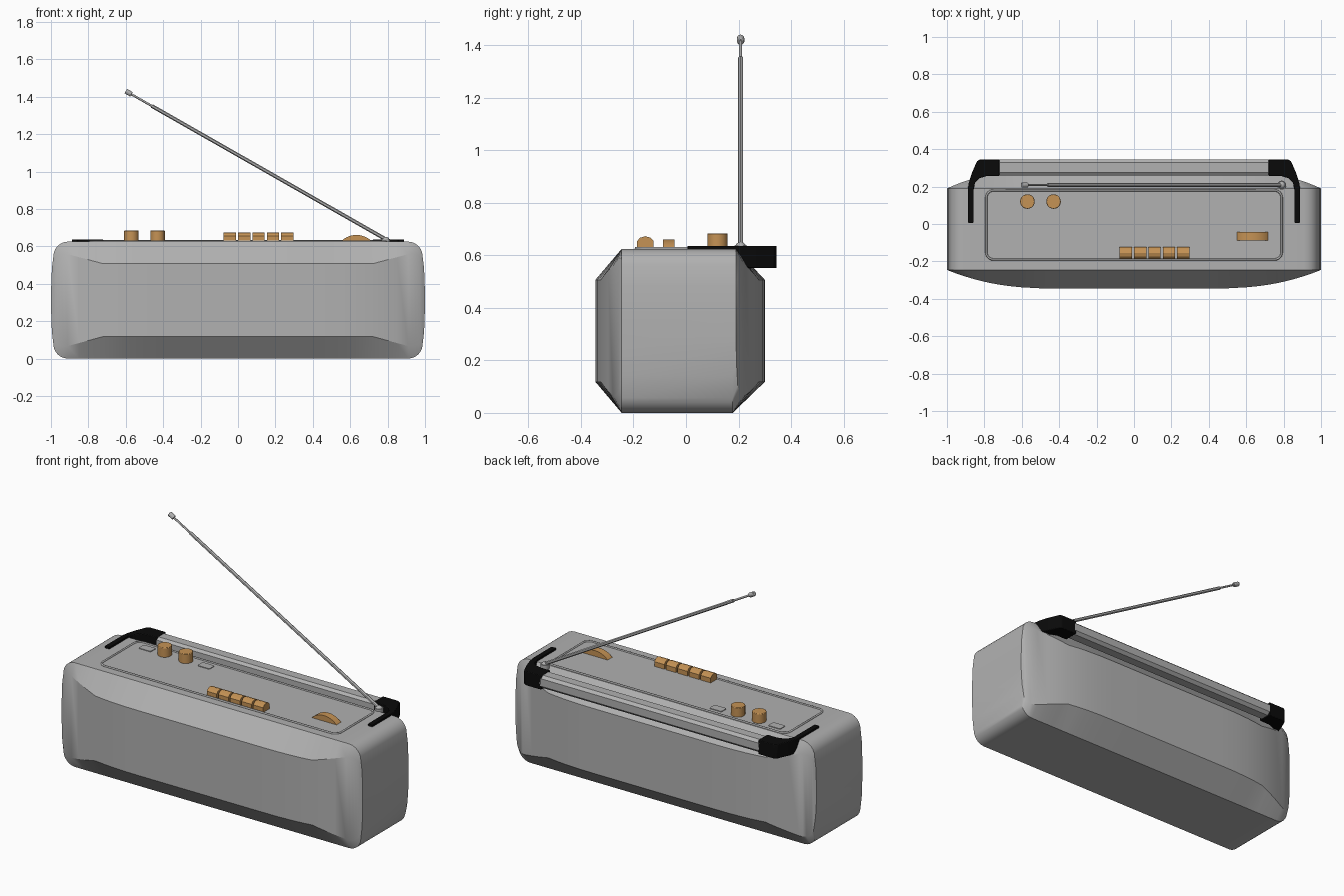
import bpy, bmesh
from math import pi, sin, cos, radians
from mathutils import Vector

if "Cube" in bpy.data.objects:
    bpy.data.objects.remove(bpy.data.objects["Cube"])


def material(name, rgb):
    m = bpy.data.materials.new(name)
    m.use_nodes = True
    m.diffuse_color = (*rgb, 1)
    m.node_tree.nodes["Principled BSDF"].inputs["Base Color"].default_value = (*rgb, 1)
    return m


GREY = material("casing grey", (0.44, 0.44, 0.44))
BLACK = material("handle black", (0.003, 0.003, 0.003))
AMBER = material("control amber", (0.56, 0.29, 0.09))
TOP = 0.625


def finish(name, bm, mat, bevel=0.0):
    bmesh.ops.recalc_face_normals(bm, faces=bm.faces)
    mesh = bpy.data.meshes.new(name)
    bm.to_mesh(mesh)
    bm.free()
    mesh.materials.append(mat)
    ob = bpy.data.objects.new(name, mesh)
    bpy.context.collection.objects.link(ob)
    if bevel:
        mod = ob.modifiers.new("Bevel", "BEVEL")
        mod.width = bevel
        mod.segments = 2
    bpy.ops.object.select_all(action="DESELECT")
    ob.select_set(True)
    bpy.context.view_layer.objects.active = ob
    bpy.ops.object.shade_smooth_by_angle(angle=radians(30))
    return ob


def prism(name, outline, start, end, mat, axis="z", bevel=0.0):
    """Extrude a 2D outline along z (x, y points) or along x (y, z points)."""
    bm = bmesh.new()
    place = (lambda p, t: (p[0], p[1], t)) if axis == "z" else (lambda p, t: (t, *p))
    rings = [[bm.verts.new(place(p, t)) for p in outline] for t in (start, end)]
    bridge(bm, rings)
    return finish(name, bm, mat, bevel)


def bridge(bm, rings):
    for a, b in zip(rings, rings[1:]):
        for i in range(len(a)):
            j = (i + 1) % len(a)
            bm.faces.new((a[i], a[j], b[j], b[i]))
    bm.faces.new(rings[0])
    bm.faces.new(rings[-1])


def rod(name, a, b, radius, mat, sides=16, bevel=0.0):
    a, b = Vector(a), Vector(b)
    bm = bmesh.new()
    bmesh.ops.create_cone(bm, cap_ends=True, segments=sides, radius1=radius,
                          radius2=radius, depth=(b - a).length)
    turn = Vector((0, 0, 1)).rotation_difference(b - a)
    for v in bm.verts:
        v.co = turn @ v.co + (a + b) / 2
    return finish(name, bm, mat, bevel)


def rounded_rect(x0, x1, y0, y1, r, steps=6):
    pts = []
    for k, (x, y) in enumerate(((x1 - r, y1 - r), (x0 + r, y1 - r),
                                (x0 + r, y0 + r), (x1 - r, y0 + r))):
        for s in range(steps + 1):
            t = (k + s / steps) * pi / 2
            pts.append((x + r * cos(t), y + r * sin(t)))
    return pts


# Casing: chamfered cross-sections lofted sideways, bowed at front and back
def section(x, half):
    ax, mid = abs(x), TOP / 2
    bow = 1 - (max(0, ax - 0.4) / 0.6) ** 2.5
    fade = min(1, max(0, (ax - 0.72) / 0.26))
    cut = min(0.118 - 0.07 * fade, half * 0.5)
    front, back_top, back_low = -0.245, 0.19, 0.178
    yf = front - 0.1 * bow
    yb = back_top + (0.3 - back_top) * bow
    hi, lo = mid + half, mid - half
    return [(x, front, hi), (x, yf, hi - cut), (x, yf, lo + cut), (x, front, lo),
            (x, back_low, lo), (x, yb, lo + cut), (x, yb, hi - cut), (x, back_top, hi)]


full = TOP / 2
stations = [(x, full) for x in (0, 0.2, 0.4, 0.5, 0.6, 0.66, 0.72, 0.76, 0.8, 0.85, 0.91)]
stations += [(0.91 + 0.077 * sin(t * pi / 12), full - 0.077 * (1 - cos(t * pi / 12)))
             for t in range(1, 6)]
stations += [(0.995, 0.17), (0.999, 0.06)]
stations = [(-x, h) for x, h in stations[:0:-1]] + stations
bm = bmesh.new()
bridge(bm, [[bm.verts.new(p) for p in section(x, h)] for x, h in stations])
finish("casing", bm, GREY)

# Top panel with a slim raised rim
outline = rounded_rect(-0.79, 0.79, -0.19, 0.18, 0.04)
prism("top_panel", outline, TOP - 0.01, TOP + 0.002, GREY)
curve = bpy.data.curves.new("panel_rim", "CURVE")
curve.dimensions = "3D"
curve.bevel_depth = 0.006
curve.bevel_resolution = 1
spline = curve.splines.new("POLY")
spline.points.add(len(outline) - 1)
for point, (x, y) in zip(spline.points, outline):
    point.co = (x, y, TOP + 0.002, 1)
spline.use_cyclic_u = True
curve.materials.append(GREY)
bpy.context.collection.objects.link(bpy.data.objects.new("panel_rim", curve))

# Flat switch plates beside the knobs
for name, x in (("inner_switch_plate", -0.3), ("outer_switch_plate", -0.69)):
    prism(name, rounded_rect(x - 0.04, x + 0.04, 0.1, 0.15, 0.004, 1),
          TOP, TOP + 0.006, GREY)

# Two round knobs
for name, x in (("outer_knob", -0.57), ("inner_knob", -0.43)):
    rod(name, (x, 0.12, TOP), (x, 0.12, 0.684), 0.039, AMBER, 20, 0.003)

# Row of five buttons with domed tops
dome = [(-0.186, TOP - 0.005), (-0.186, 0.655), (-0.175, 0.667), (-0.155, 0.673),
        (-0.135, 0.667), (-0.124, 0.655), (-0.124, TOP - 0.005)]
for i in range(5):
    x = -0.044 + 0.077 * i
    prism(f"button_{i + 1}", dome, x - 0.033, x + 0.033, AMBER, "x")

# Tuning wheel, mostly sunk into the casing
rod("tuning_wheel", (0.633, -0.088, 0.544), (0.633, -0.044, 0.544), 0.117, AMBER, 40)

# Carrying handle: grey grip between two black corner arms
grip = [(0.258, 0.575), (0.275, 0.556), (0.328, 0.556), (0.345, 0.573),
        (0.345, 0.618), (0.328, 0.633), (0.275, 0.633), (0.258, 0.62)]
prism("handle_grip", grip, -0.73, 0.73, GREY, "x")
corner = [(0.888, 0.18), (0.885, 0.215), (0.868, 0.27), (0.84, 0.335), (0.825, 0.345),
          (0.72, 0.345), (0.72, 0.257), (0.785, 0.257), (0.825, 0.245), (0.85, 0.22),
          (0.858, 0.18)]
for side, s in (("left", 1), ("right", -1)):
    ob = prism(f"{side}_handle_corner", [(s * x, y) for x, y in corner],
               0.551, 0.636, BLACK, bevel=0.004)
    for v in ob.data.vertices:
        if v.co.y < 0.2 and v.co.z < 0.6:
            v.co.z = 0.615
    prism(f"{side}_handle_arm", rounded_rect(*sorted((s * 0.858, s * 0.888)),
                                             0.005, 0.19, 0.006, 2), 0.61, 0.636, BLACK)

# Telescopic aerial on a ball joint
base, tip = Vector((0.79, 0.208, 0.638)), Vector((-0.6, 0.208, 1.43))
at = base.lerp
bm = bmesh.new()
bmesh.ops.create_uvsphere(bm, u_segments=16, v_segments=10, radius=0.021)
bmesh.ops.translate(bm, verts=bm.verts, vec=base - Vector((0, 0, 0.008)))
finish("aerial_joint", bm, GREY)
rod("aerial_socket", base - Vector((0, 0, 0.03)), base, 0.024, GREY)
rod("aerial_tube", base, at(tip, 0.9), 0.01, GREY, 12)
rod("aerial_inner_tube", at(tip, 0.89), at(tip, 0.985), 0.006, GREY, 12)
rod("aerial_tip", at(tip, 0.978), tip, 0.014, GREY, 12, 0.003)
